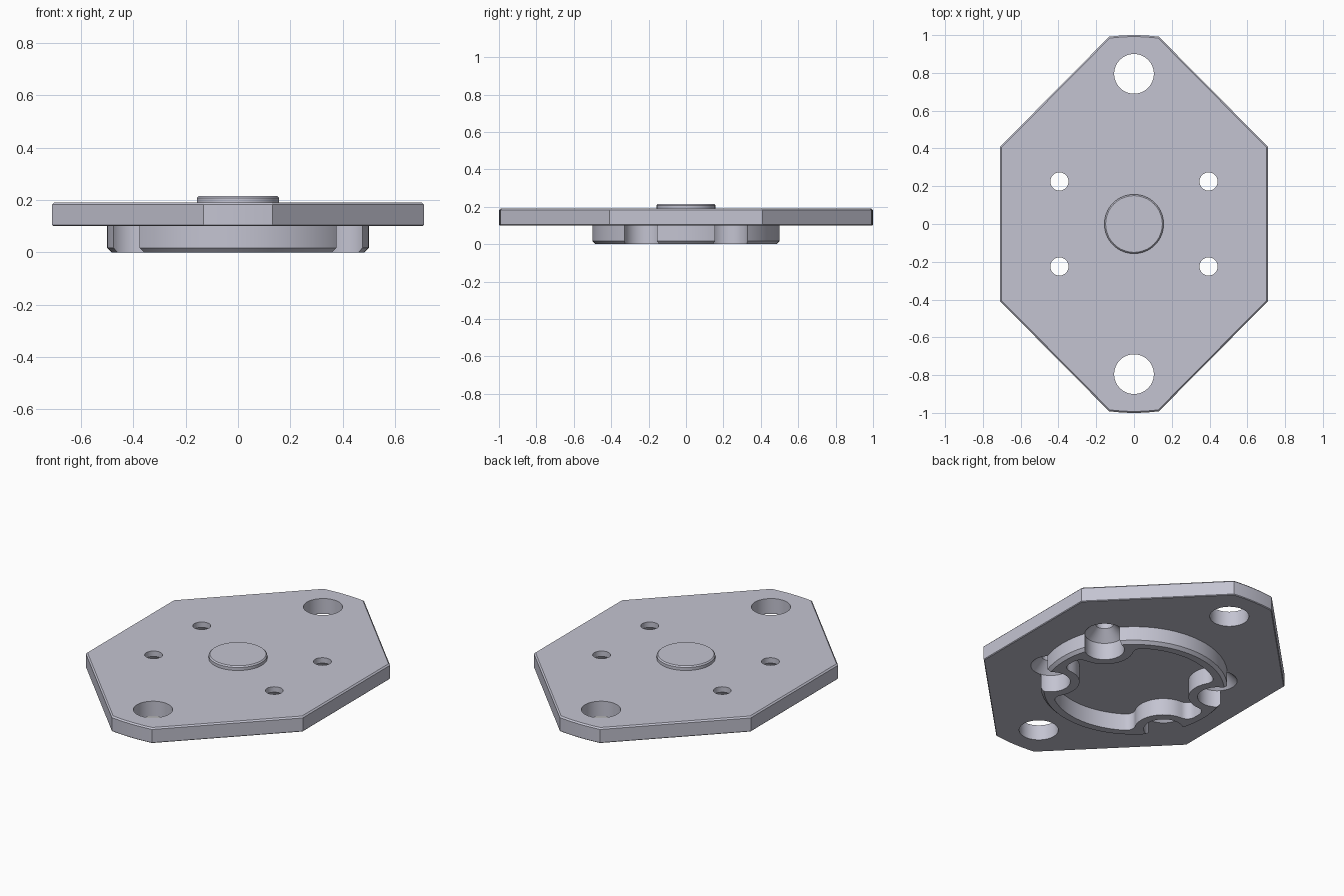
import bpy, bmesh, math
from math import pi, cos, sin, atan2, hypot

cube = bpy.data.objects.get("Cube")
if cube:
    bpy.data.objects.remove(cube, do_unlink=True)

metal = bpy.data.materials.new("satin grey metal")
metal.use_nodes = True
GREY = (0.55, 0.55, 0.64, 1)
metal.diffuse_color = GREY
metal.node_tree.nodes["Principled BSDF"].inputs["Base Color"].default_value = GREY


def loft(name, sections):
    """Closed solid through matching horizontal outlines given as (points, z)."""
    bm = bmesh.new()
    rings = [[bm.verts.new((x, y, z)) for x, y in pts] for pts, z in sections]
    n = len(rings[0])
    for low, high in zip(rings, rings[1:]):
        for i in range(n):
            j = (i + 1) % n
            bm.faces.new((low[i], low[j], high[j], high[i]))
    bm.faces.new(rings[0][::-1])
    bm.faces.new(rings[-1])
    bmesh.ops.recalc_face_normals(bm, faces=bm.faces)
    mesh = bpy.data.meshes.new(name)
    bm.to_mesh(mesh)
    bm.free()
    mesh.materials.append(metal)
    ob = bpy.data.objects.new(name, mesh)
    bpy.context.collection.objects.link(ob)
    return ob


def arc(c, r, a0, a1, n):
    return [(c[0] + r * cos(a0 + (a1 - a0) * i / n),
             c[1] + r * sin(a0 + (a1 - a0) * i / n)) for i in range(n + 1)]


def circle(r, c=(0, 0), n=64):
    return arc(c, r, 0, 2 * pi, n)[:-1]


def cut(ob, cutters):
    for c in cutters:
        mod = ob.modifiers.new("cut", 'BOOLEAN')
        mod.operation, mod.solver, mod.object = 'DIFFERENCE', 'EXACT', c
    bpy.context.view_layer.update()
    dg = bpy.context.evaluated_depsgraph_get()
    mesh = bpy.data.meshes.new_from_object(ob.evaluated_get(dg))
    ob.modifiers.clear()
    ob.data = mesh
    for c in cutters:
        bpy.data.objects.remove(c, do_unlink=True)


def smooth(ob):
    bpy.ops.object.select_all(action='DESELECT')
    ob.select_set(True)
    bpy.context.view_layer.objects.active = ob
    bpy.ops.object.shade_smooth_by_angle(angle=math.radians(25))


SCREWS = [(0.395, 0.225), (-0.395, 0.225), (-0.395, -0.225), (0.395, -0.225)]
NOTCH_R, HOLE_R = 0.106, 0.048


# Plate: elongated octagon with gently bowed ends
def plate_outline(inset):
    w, y, bow = 0.71 - inset, 0.408 - inset * 0.414, 1 - inset
    a = math.asin((0.132 - inset * 0.4) / bow)
    back = arc((0, 0), bow, pi / 2 - a, pi / 2 + a, 12)
    front = [(-px, -py) for px, py in back]
    return [(w, -y), (w, y)] + back + [(-w, y), (-w, -y)] + front


plate = loft("mounting_plate", [(plate_outline(0.004), 0.1), (plate_outline(0), 0.104),
                                (plate_outline(0), 0.182), (plate_outline(0.008), 0.19)])
cutters = [loft("bolt_cutter", [(circle(0.105, (0, s * 0.795)), 0.05),
                                (circle(0.105, (0, s * 0.795)), 0.25)]) for s in (1, -1)]
# Screw holes, countersunk from below
for c in SCREWS:
    cutters.append(loft("screw_cutter", [
        (circle(NOTCH_R, c, 48), 0.05), (circle(NOTCH_R, c, 48), 0.1),
        (circle(HOLE_R, c, 48), 0.158), (circle(HOLE_R, c, 48), 0.25)]))
cut(plate, cutters)
smooth(plate)


# Cavity outline: circle with filleted bulges going round each screw notch
def cavity_outline(big=0.44, bulge=0.155, fillet=0.05):
    pts = []
    for x, y in sorted(SCREWS, key=lambda p: atan2(p[1], p[0]) % (2 * pi)):
        d, a = hypot(x, y), atan2(y, x) % (2 * pi)
        k = big - fillet
        psi = math.acos((d * d + k * k - (bulge + fillet) ** 2) / (2 * d * k))
        f1 = (k * cos(a - psi), k * sin(a - psi))
        f2 = (k * cos(a + psi), k * sin(a + psi))
        # turn from the cavity wall to the bulge, measured at the fillet centre
        turn = (atan2(y - f1[1], x - f1[0]) - (a - psi)) % (2 * pi)
        half = pi - (turn - psi)
        half = (half + pi) % (2 * pi) - pi
        start = a - psi + turn
        pts += arc(f1, fillet, a - psi, start, 8)
        b0 = atan2(f1[1] - y, f1[0] - x) - (a + pi)
        b0 = (b0 + pi) % (2 * pi) - pi
        pts += arc((x, y), bulge, a + pi + b0, a + pi - b0, 20)[1:-1]
        pts += arc(f2, fillet, a + psi - turn, a + psi, 8)
        # plain wall up to the next bulge
        nxt = pi - a if a < pi / 2 else (2 * pi - a if a < pi else
                                         (3 * pi - a if a < 1.5 * pi else 4 * pi - a))
        pts += arc((0, 0), big, a + psi, nxt - psi, 16)[1:-1]
    return pts


# Locating ring under the plate, chamfered at its lower edge
ring = loft("locating_ring", [(circle(0.483, n=128), 0), (circle(0.5, n=128), 0.017),
                              (circle(0.5, n=128), 0.1)])
outline = cavity_outline()
cutters = [loft("cavity_cutter", [(outline, -0.05), (outline, 0.15)])]
cutters += [loft("notch_cutter", [(circle(NOTCH_R, c, 48), -0.05),
                                  (circle(NOTCH_R, c, 48), 0.15)]) for c in SCREWS]
cut(ring, cutters)
smooth(ring)

# Raised centre disc
disc = loft("centre_disc", [(circle(0.157), 0.188), (circle(0.157), 0.208),
                            (circle(0.150), 0.215)])
smooth(disc)
